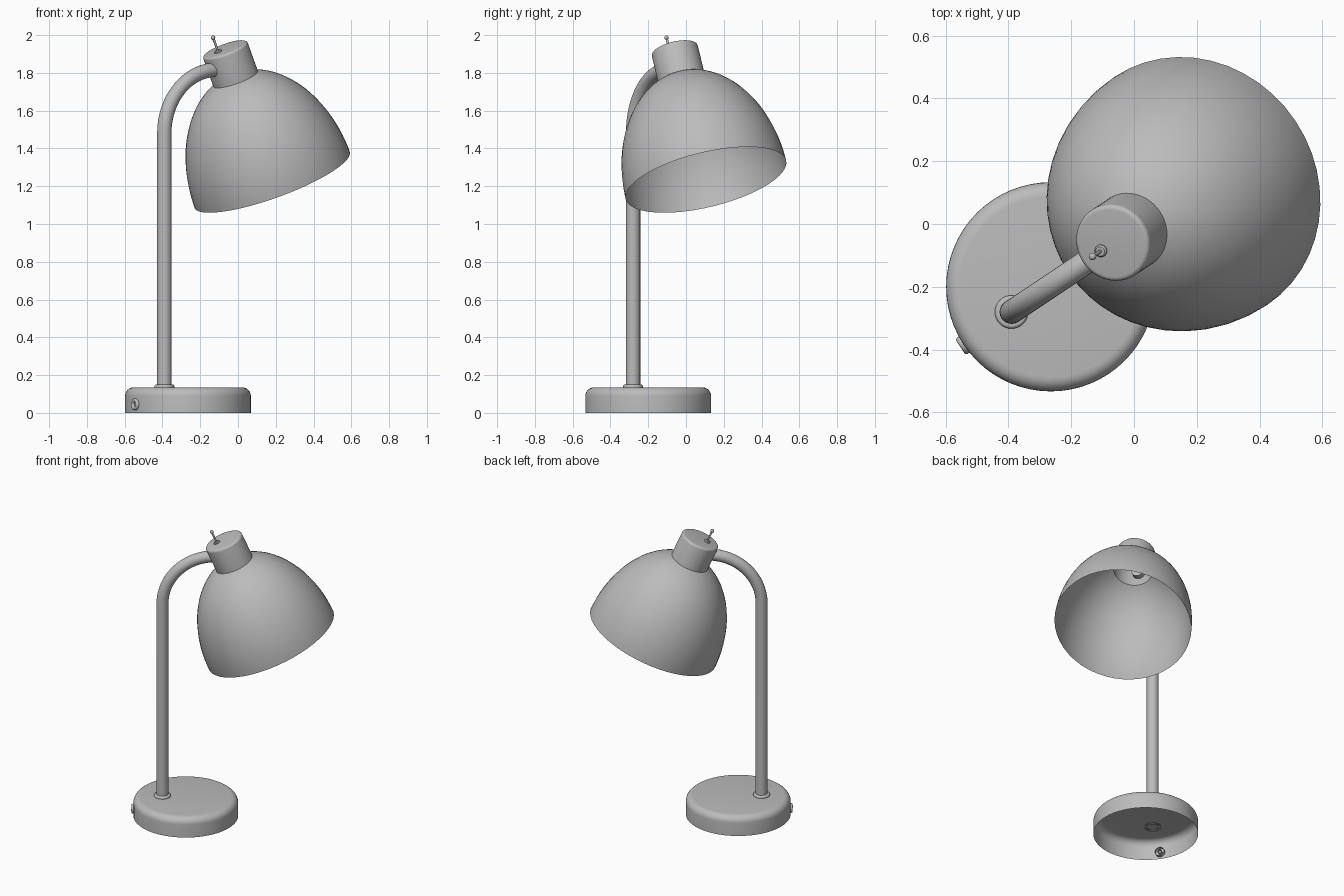
import bpy, bmesh, math
from mathutils import Matrix, Vector

if "Cube" in bpy.data.objects:
    bpy.data.objects.remove(bpy.data.objects["Cube"], do_unlink=True)

GREY = (0.5, 0.5, 0.5, 1)
grey = bpy.data.materials.new("satin_grey")
grey.use_nodes = True
grey.diffuse_color = GREY
grey.node_tree.nodes["Principled BSDF"].inputs["Base Color"].default_value = GREY

# Lamp layout: everything lies in one vertical plane turned by YAW
YAW, TILT = math.radians(33.7), math.radians(23.5)
AIM = Matrix.Rotation(YAW, 4, 'Z')
BASE = Matrix.Translation((-0.265, -0.2, 0)) @ AIM
POLE = Matrix.Translation((-0.39, -0.28, 0)) @ AIM
HEAD = Matrix.Translation((-0.07, -0.062, 1.928)) @ AIM @ Matrix.Rotation(-TILT, 4, 'Y')


def finish(name, bm, matrix):
    mesh = bpy.data.meshes.new(name)
    bmesh.ops.recalc_face_normals(bm, faces=bm.faces)
    bm.to_mesh(mesh)
    bm.free()
    mesh.materials.append(grey)
    obj = bpy.data.objects.new(name, mesh)
    bpy.context.collection.objects.link(obj)
    obj.matrix_world = matrix
    bpy.ops.object.select_all(action='DESELECT')
    obj.select_set(True)
    bpy.context.view_layer.objects.active = obj
    bpy.ops.object.shade_smooth_by_angle(angle=math.radians(35))
    return obj


def lathe(name, profile, matrix, sides=48):
    """Spin a (radius, height) profile about the local z axis."""
    bm = bmesh.new()
    verts = [bm.verts.new((r, 0, z)) for r, z in profile]
    edges = [bm.edges.new(pair) for pair in zip(verts, verts[1:])]
    bmesh.ops.spin(bm, geom=verts + edges, cent=(0, 0, 0), axis=(0, 0, 1),
                   angle=math.tau, steps=sides, use_merge=True)
    bmesh.ops.remove_doubles(bm, verts=bm.verts, dist=0.0002)
    return finish(name, bm, matrix)


def arc(cr, cz, rx, rz, start, end, steps):
    """Points on an elliptical arc, angles in degrees."""
    angles = [math.radians(start + (end - start) * i / steps) for i in range(steps + 1)]
    return [(cr + rx * math.cos(a), cz + rz * math.sin(a)) for a in angles]


# Hollow round base with a soft top edge
lathe("base", [(0.333, 0)] + arc(0.288, 0.09, 0.045, 0.045, 0, 90, 6) + [(0, 0.135)], BASE, 64)

# Cord grommet on the side of the base
grommet = BASE @ Matrix.Translation((-0.325, 0, 0.045)) @ Matrix.Rotation(-math.pi / 2, 4, 'Y')
lathe("cord_grommet", [(0.03, -0.012)] + arc(0.022, 0.012, 0.009, 0.009, 0, 180, 6)
      + [(0.013, -0.012)], grommet, 24)

# Collar where the pole meets the base
lathe("pole_collar", [(0.053, 0.13)] + arc(0.043, 0.14, 0.01, 0.01, 0, 90, 4)
      + [(0.036, 0.15)], POLE, 32)

# Bent pole: straight post, quarter bend, short run into the cap
BEND, TOP, PIPE, SIDES = 0.335, 1.817, 0.038, 24
path = [(0, 0.13, 0)]
path += [(BEND * (1 - math.cos(a)), TOP - BEND + BEND * math.sin(a), a)
         for a in (math.pi / 2 * i / 16 for i in range(17))]
path += [(BEND + 0.02, TOP, math.pi / 2)]
bm = bmesh.new()
rings = []
for px, pz, lean in path:
    place = Matrix.Translation((px, 0, pz)) @ Matrix.Rotation(lean, 4, 'Y')
    rings.append([bm.verts.new(place @ Vector((PIPE * math.cos(t), PIPE * math.sin(t), 0)))
                  for t in (math.tau * k / SIDES for k in range(SIDES))])
for low, high in zip(rings, rings[1:]):
    for k in range(SIDES):
        n = (k + 1) % SIDES
        bm.faces.new((low[k], low[n], high[n], high[k]))
bm.faces.new(rings[-1])
finish("pole", bm, POLE)

# Cap over the lamp socket, open underneath
lathe("cap", [(0.125, -0.178)] + arc(0.11, -0.015, 0.015, 0.015, 0, 90, 5) + [(0, 0)], HEAD)

# Half-ellipsoid shade, open at the cap and at the rim
RIM, DEPTH, RIM_Z = 0.437, 0.61, -0.757
lathe("shade", arc(0, RIM_Z, RIM, DEPTH, 0, math.degrees(math.acos(0.125 / RIM)), 24), HEAD)

# Toggle switch: nut, lever and ball tip
SWITCH = HEAD @ Matrix.Translation((-0.045, 0, 0))
lathe("switch_nut", [(0.02, -0.02), (0.02, 0.006), (0.015, 0.011), (0, 0.011)], SWITCH, 20)
lathe("switch_lever", [(0.005, 0), (0.007, 0.078)], SWITCH, 12)
lathe("switch_tip", arc(0, 0.083, 0.012, 0.012, -90, 90, 8), SWITCH, 16)
